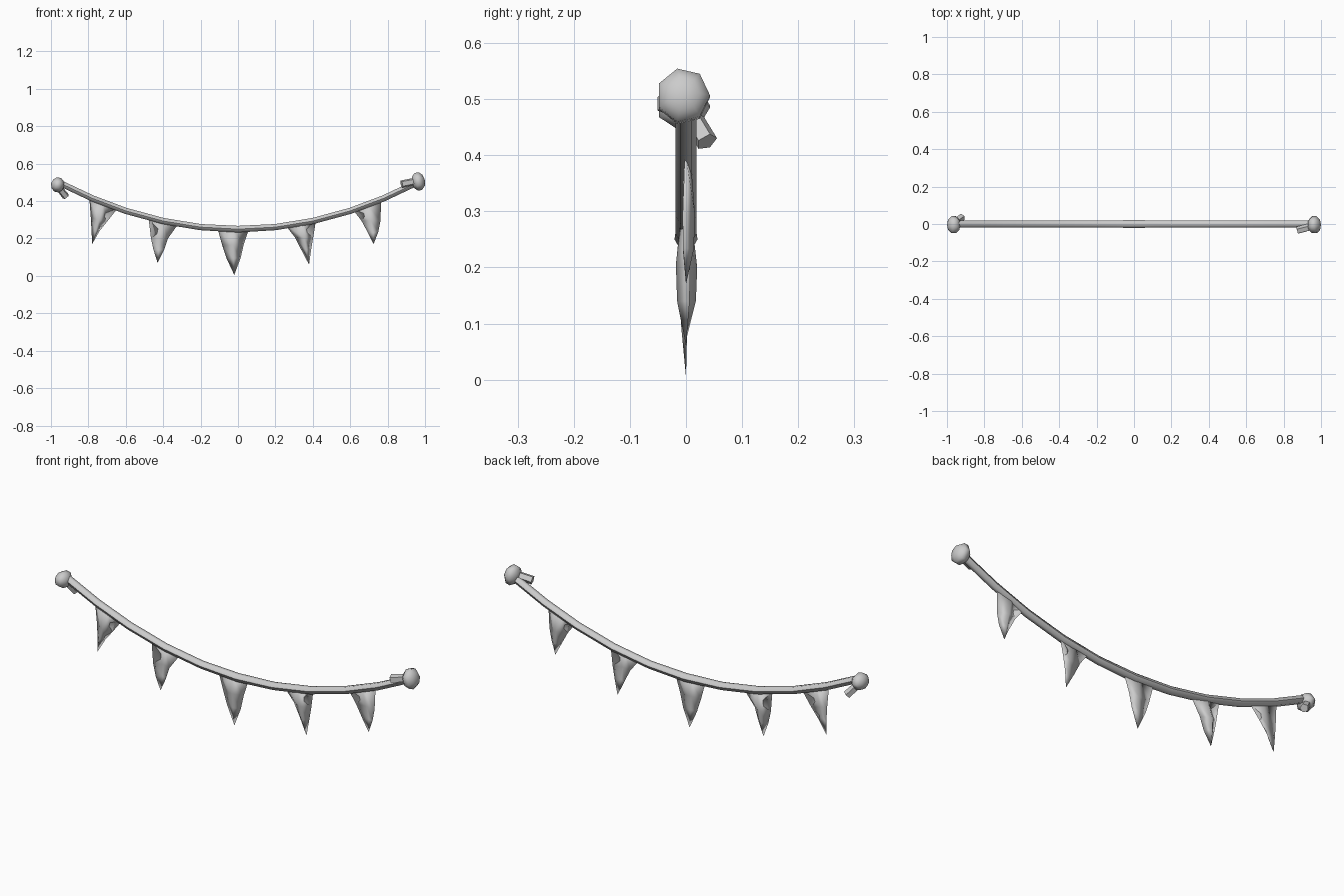
import bpy, bmesh, math
from mathutils import Vector

if "Cube" in bpy.data.objects:
    bpy.data.objects.remove(bpy.data.objects["Cube"])


def sag(x):
    return 0.25 + 0.245 * (x / 0.95) ** 2


def finish(name, bm, angle=60):
    bmesh.ops.recalc_face_normals(bm, faces=bm.faces)
    me = bpy.data.meshes.new(name)
    bm.to_mesh(me)
    bm.free()
    ob = bpy.data.objects.new(name, me)
    bpy.context.collection.objects.link(ob)
    bpy.ops.object.select_all(action='DESELECT')
    ob.select_set(True)
    bpy.context.view_layer.objects.active = ob
    bpy.ops.object.shade_smooth_by_angle(angle=math.radians(angle))
    return ob


def loft(name, rings, tip=None, angle=60):
    """Closed skin through equal-sized rings, optionally ending in a point."""
    bm = bmesh.new()
    vs = [[bm.verts.new(p) for p in r] for r in rings]
    n = len(vs[0])
    for a, b in zip(vs, vs[1:]):
        for i in range(n):
            bm.faces.new((a[i], a[(i + 1) % n], b[(i + 1) % n], b[i]))
    bm.faces.new(vs[0])
    if tip:
        t = bm.verts.new(tip)
        for i in range(n):
            bm.faces.new((vs[-1][i], vs[-1][(i + 1) % n], t))
    else:
        bm.faces.new(vs[-1])
    return finish(name, bm, angle)


def tube(name, path, radii, sides):
    path = [Vector(p) for p in path]
    rings = []
    for k, p in enumerate(path):
        d = (path[min(k + 1, len(path) - 1)] - path[max(k - 1, 0)]).normalized()
        u = Vector((0, 1, 0))
        u = (u - d * u.dot(d)).normalized()
        v = d.cross(u)
        rings.append([p + radii[k] * (u * math.cos(a) + v * math.sin(a))
                      for a in (2 * math.pi * i / sides for i in range(sides))])
    return loft(name, rings)


# Sagging rope
xs = [-0.96, -0.78, -0.6, -0.4, -0.2, 0, 0.2, 0.4, 0.6, 0.78, 0.96]
tube("rope", [(x, 0, sag(x)) for x in xs], [0.019 if abs(x) > 0.1 else 0.0205 for x in xs], 6)


# Knots with loose rope tails
def knot(name, centre, scale, tilt):
    bpy.ops.mesh.primitive_uv_sphere_add(segments=7, ring_count=5, radius=1, location=centre,
                                         rotation=(0, math.pi / 2 + tilt, 0))
    ob = bpy.context.object
    ob.name = name
    ob.scale = scale
    bpy.ops.object.shade_smooth_by_angle(angle=math.radians(50))


knot("knot_left", (-0.964, -0.005, 0.487), (0.042, 0.05, 0.036), 0.2)
knot("knot_right", (0.964, -0.005, 0.505), (0.052, 0.05, 0.036), -0.2)
tube("tail_left", [(-0.965, 0.005, 0.48), (-0.92, 0.037, 0.424)], [0.018, 0.02], 5)
tube("tail_right", [(0.97, -0.01, 0.51), (0.875, -0.034, 0.491)], [0.02, 0.021], 5)

# Pennants: rows of (left x, left z, right x, right z), then tip (x, z), bow in y
flags = [
    ([(-0.795, 0.42, -0.645, 0.36), (-0.787, 0.31, -0.70, 0.29), (-0.783, 0.24, -0.74, 0.24)],
     (-0.78, 0.17), -0.010),
    ([(-0.478, 0.305, -0.325, 0.27), (-0.465, 0.20, -0.375, 0.20), (-0.452, 0.14, -0.395, 0.14)],
     (-0.43, 0.07), 0.014),
    ([(-0.108, 0.25, 0.058, 0.25), (-0.085, 0.165, 0.030, 0.165), (-0.062, 0.095, 0.014, 0.095)],
     (-0.02, 0.005), -0.004),
    ([(0.255, 0.27, 0.418, 0.305), (0.305, 0.205, 0.402, 0.205), (0.338, 0.14, 0.391, 0.14)],
     (0.38, 0.06), -0.012),
    ([(0.61, 0.36, 0.765, 0.41), (0.66, 0.295, 0.762, 0.295), (0.695, 0.23, 0.75, 0.235)],
     (0.725, 0.17), 0.010),
]
for n, (rows, tip, bow) in enumerate(flags, 1):
    rings = []
    for k, (xl, zl, xr, zr) in enumerate(rows):
        b = bow * (0.3, 1.0, 0.9)[k]
        t = (0.006, 0.006, 0.005)[k]
        xm, zm = (xl + xr) / 2, (zl + zr) / 2
        rings.append([(xl, -b * 0.6, zl), (xm, b - t, zm), (xr, -b * 0.6, zr), (xm, b + t, zm)])
    loft(f"pennant_{n}", rings, (tip[0], 0, tip[1]), 180)
